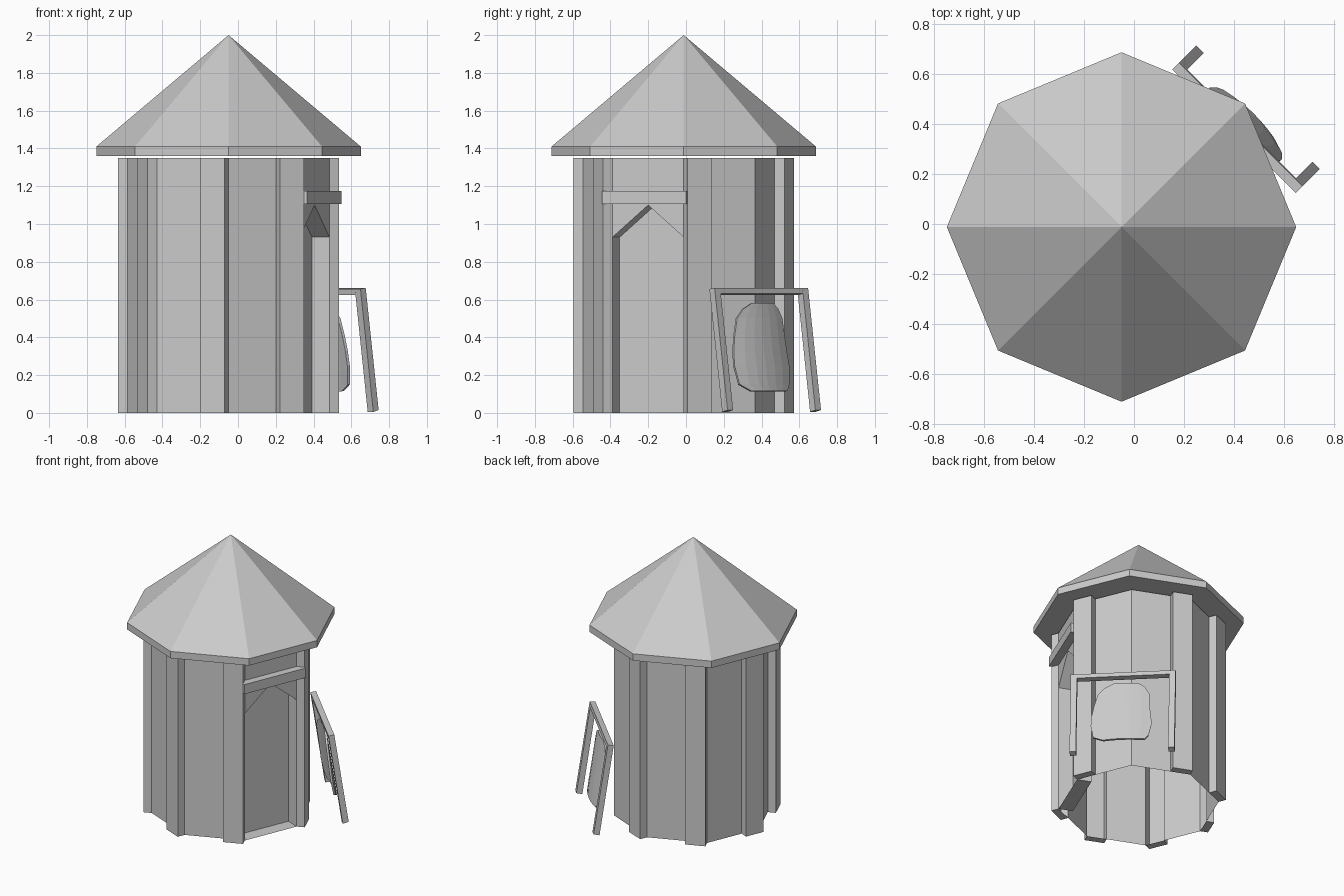
import bpy
from math import sin, cos, radians, sqrt
from mathutils import Vector

if "Cube" in bpy.data.objects:
    bpy.data.objects.remove(bpy.data.objects["Cube"])

CX, CY = -0.05, -0.012
R = 0.534                      # wall radius
L = 2 * R * sin(radians(22.5))  # wall face length
T, PW, H = 0.055, 0.137, 1.35  # plank thickness, plank width, wall height


def make(name, polys):
    """Mesh from a list of point loops, merging shared points."""
    verts, index, faces = [], {}, []
    for poly in polys:
        f = []
        for p in poly:
            key = tuple(round(c, 5) for c in p)
            if key not in index:
                index[key] = len(verts)
                verts.append(key)
            f.append(index[key])
        faces.append(f)
    me = bpy.data.meshes.new(name)
    me.from_pydata(verts, [], faces)
    ob = bpy.data.objects.new(name, me)
    bpy.context.collection.objects.link(ob)
    return ob


def prism(a, b, cap_a=True, cap_b=True):
    """Loops for a solid between two matching outlines."""
    n = len(a)
    out = [[a[i], a[(i + 1) % n], b[(i + 1) % n], b[i]] for i in range(n)]
    if cap_a:
        out.append(a[::-1])
    if cap_b:
        out.append(b)
    return out


def ring(r, z):
    return [Vector((CX + r * cos(radians(45 * i)), CY + r * sin(radians(45 * i)), z))
            for i in range(8)]


def on_face(k, s, d, z):
    """Point on wall face k: s along it, d outward, z up."""
    a0, an = radians(45 * k), radians(45 * k + 22.5)
    return Vector((CX + R * cos(a0) - s * sin(an) + d * cos(an),
                   CY + R * sin(a0) + s * cos(an) + d * sin(an), z))


def outline(k, pts, d):
    return [on_face(k, s, d, z) for s, z in pts]


def rect(s0, s1, z0, z1):
    return [(s0, z0), (s1, z0), (s1, z1), (s0, z1)]


# Octagonal walls, each with one raised corner plank
walls = []
for k in range(7):
    s0, s1 = (0, PW) if k == 0 else (L - PW, L)
    w0, w1 = (PW, L) if k == 0 else (0, L - PW)
    walls.append(outline(k, rect(w0, w1, 0, H), 0))
    plank = rect(s0, s1, 0, H)
    walls += prism(outline(k, plank, 0), outline(k, plank, T), cap_a=False)

# Door recess with pointed top
arch = [(0, 0), (L, 0), (L, 0.93), (L / 2, 1.1), (0, 0.93)]
walls.append(outline(7, [(0, 0.93), (L / 2, 1.1), (0, H)], 0))
walls.append(outline(7, [(L / 2, 1.1), (L, 0.93), (L, H)], 0))
walls.append(outline(7, [(L / 2, 1.1), (L, H), (0, H)], 0))
back = outline(7, arch, -0.1)
walls += [[p for p in f][::-1] for f in prism(back, outline(7, arch, 0), False, False)]
walls.append(back)
make("walls", walls)

# Beam above the door
beam = rect(-0.037, L + 0.037, 1.105, 1.175)
make("door_beam", prism(outline(7, beam, 0), outline(7, beam, T)))

# Roof: eave band and eight-sided cone
RR = 0.70
eave = ring(RR, 1.41)
roof = prism(ring(RR, 1.36), eave, cap_b=False)
apex = Vector((CX, CY, 2.0))
roof += [[eave[i], eave[(i + 1) % 8], apex] for i in range(8)]
make("roof", roof)


# Leaning drying frame, facing the back right diagonal
def diag(u, r, z):
    return Vector(((r - u) / sqrt(2), (r + u) / sqrt(2), z))


def bar(name, prof, u0, u1):
    make(name, prism([diag(u0, r, z) for r, z in prof], [diag(u1, r, z) for r, z in prof]))


U, HALF, W = -0.021, 0.35, 0.042
leg = [(0.642, 0.005), (0.682, 0.015), (0.585, 0.662), (0.546, 0.656)]
bar("frame_leg_right", leg, U - HALF, U - HALF + W)
bar("frame_leg_left", leg, U + HALF - W, U + HALF)
bar("frame_top", [(0.55, 0.625), (0.589, 0.631), (0.585, 0.662), (0.546, 0.656)],
    U - HALF + W, U + HALF - W)

# Stretched hide: bulging sheet with an uneven outline
rows = [(0.115, -0.15, 0.125), (0.15, -0.217, 0.15), (0.25, -0.235, 0.17),
        (0.33, -0.23, 0.16), (0.41, -0.215, 0.155), (0.5, -0.19, 0.15),
        (0.55, -0.145, 0.12), (0.58, -0.085, 0.08)]
N = 6
grid = []
for z, a, b in rows:
    line = []
    for i in range(N + 1):
        u = a + (b - a) * i / N
        r = 0.662 - 0.15 * z + 0.02 - 0.03 * ((u + 0.03) / 0.2) ** 2 - 0.01
        line.append(diag(u, r - 0.01, z))
    grid.append(line)
hide = make("hide", [[grid[j][i + 1], grid[j][i], grid[j + 1][i], grid[j + 1][i + 1]]
                     for j in range(len(rows) - 1) for i in range(N)])
m = hide.modifiers.new("thickness", 'SOLIDIFY')
m.thickness = 0.015
m.offset = 0

# Consistent normals on every part
import bmesh
for ob in bpy.context.collection.objects:
    bm = bmesh.new()
    bm.from_mesh(ob.data)
    if ob.name not in ("hide", "walls"):
        bmesh.ops.recalc_face_normals(bm, faces=bm.faces)
    elif ob.name == "walls":
        # Outward facing, including the recess
        for f in bm.faces:
            c = f.calc_center_median()
            if abs(f.normal.z) < 0.1:
                out = Vector((c.x - CX, c.y - CY, 0))
                if f.normal.dot(out) < -0.15:
                    f.normal_flip()
    bm.to_mesh(ob.data)
    bm.free()
